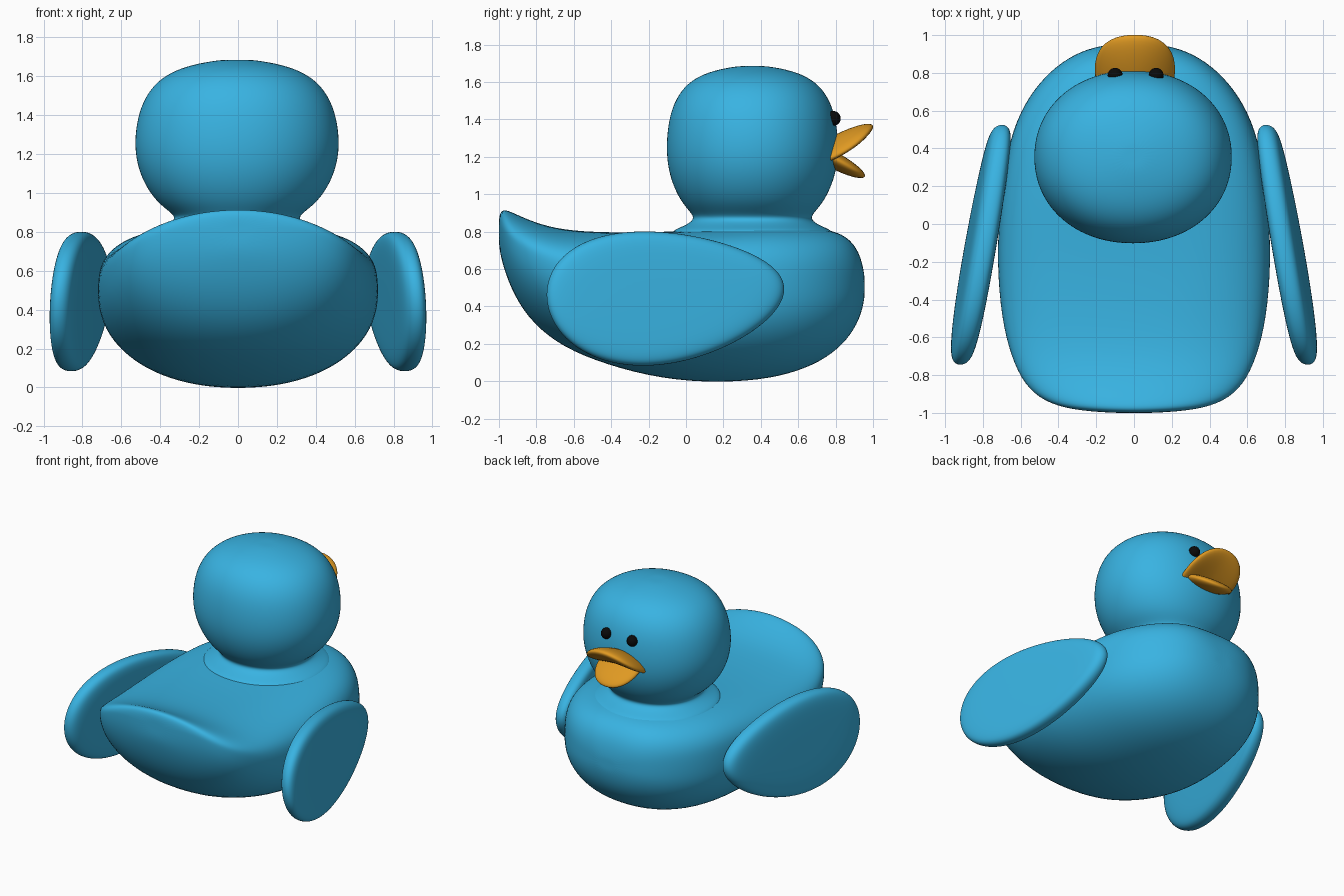
import bpy, bmesh
from math import sin, cos, pi, radians, copysign
from mathutils import Vector, Matrix

cube = bpy.data.objects.get("Cube")
if cube:
    bpy.data.objects.remove(cube, do_unlink=True)


def material(name, rgb, roughness=0.5):
    m = bpy.data.materials.new(name)
    m.use_nodes = True
    m.diffuse_color = (*rgb, 1)
    bsdf = m.node_tree.nodes["Principled BSDF"]
    bsdf.inputs["Base Color"].default_value = (*rgb, 1)
    bsdf.inputs["Roughness"].default_value = roughness
    return m


BLUE = material("sky_blue", (0.04, 0.45, 0.76))
ORANGE = material("beak_orange", (0.74, 0.32, 0.016))
BLACK = material("eye_black", (0.003, 0.003, 0.003))


def finish(bm, name, mat, levels=0):
    bmesh.ops.recalc_face_normals(bm, faces=bm.faces)
    for f in bm.faces:
        f.smooth = True
    me = bpy.data.meshes.new(name)
    bm.to_mesh(me)
    bm.free()
    me.materials.append(mat)
    ob = bpy.data.objects.new(name, me)
    bpy.context.collection.objects.link(ob)
    if levels:
        sub = ob.modifiers.new("smooth_surface", "SUBSURF")
        sub.levels = sub.render_levels = levels
    return ob


def loft(name, rings, mat, levels=2):
    """Skin closed rings of points and cap both ends with a fan."""
    bm = bmesh.new()
    loops = [[bm.verts.new(p) for p in ring] for ring in rings]
    n = len(loops[0])
    for a, b in zip(loops, loops[1:]):
        for i in range(n):
            bm.faces.new((a[i], a[(i + 1) % n], b[(i + 1) % n], b[i]))
    for end in (loops[0], loops[-1]):
        mid = bm.verts.new(sum((v.co for v in end), Vector()) / n)
        for i in range(n):
            bm.faces.new((end[i], end[(i + 1) % n], mid))
    return finish(bm, name, mat, levels)


def power(v, n):
    return copysign(abs(v) ** (2 / n), v)


ANGLES = [2 * pi * i / 32 for i in range(32)]

# Body with upswept tail: y, half width, bottom, widest height, top
SECTIONS = [
    (-1.0, .12, .72, .82, .88), (-.985, .33, .64, .82, .92),
    (-.94, .48, .50, .76, .91), (-.85, .585, .34, .70, .865),
    (-.7, .655, .205, .63, .815), (-.5, .705, .11, .55, .797),
    (-.2, .73, .022, .48, .795), (.1, .715, -.012, .46, .81),
    (.4, .675, .002, .46, .83), (.6, .605, .05, .47, .828),
    (.75, .505, .12, .48, .815), (.86, .385, .215, .49, .78),
    (.93, .25, .33, .5, .69), (.955, .1, .44, .5, .57),
]


def body_ring(y, w, low, mid, top):
    n = 4 - 1.7 * abs(y - .25)
    ring = []
    for a in ANGLES:
        c, s = cos(a), sin(a)
        e, h = (n, top - mid) if s > 0 else (2.15, mid - low)
        ring.append((w * power(c, e), y, mid + h * power(s, e)))
    return ring


loft("body", [body_ring(*s) for s in SECTIONS], BLUE)

# Head and flared neck: height, half width, half depth
HEAD = [
    (.70, .40, .40), (.77, .45, .44), (.805, .44, .43), (.825, .39, .38),
    (.85, .335, .33), (.875, .32, .315), (.9, .343, .33), (.95, .41, .375),
    (1.03, .47, .42), (1.13, .513, .452), (1.24, .53, .463), (1.36, .52, .455),
    (1.47, .488, .43), (1.56, .428, .38), (1.62, .345, .31), (1.66, .235, .215),
    (1.685, .09, .085),
]
loft("head", [[(rx * power(cos(a), 2.1) - .005, .355 + ry * power(sin(a), 2.1), z)
               for a in ANGLES] for z, rx, ry in HEAD], BLUE)

# Wings: flat egg-shaped paddles with rounded rims, splayed towards the tail
RIM = [(.3, 1), (.7, .98), (.87, .88), (.96, .68), (1, .28)]
RIM += [(s, -t) for s, t in reversed(RIM)]


def wing_ring(side, s, t):
    ring = []
    for a in ANGLES:
        c = cos(a)
        y = -.11 + s * .64 * c
        z = .443 + s * (.355 * sin(a) * (1 - .2 * c) + .015 * c + .035 * c * c)
        x = .812 - .172 * (y + .11) - .07 * (z - .44) + .07 * t
        ring.append((side * x, y, z))
    return ring


for side, label in ((1, "left"), (-1, "right")):
    loft(label + "_wing", [wing_ring(side, s, t) for s, t in RIM], BLUE)


# Beak halves: flattened, arched blades pitched up and down
def beak(name, centre, size, pitch, arch):
    bm = bmesh.new()
    bmesh.ops.create_uvsphere(bm, u_segments=40, v_segments=20, radius=1)
    turn = Matrix.Rotation(radians(pitch), 3, "X")
    for v in bm.verts:
        r = Vector((v.co.x, v.co.y, 0)).length
        k = r / max(1e-6, (abs(v.co.x) ** 2.2 + abs(v.co.y) ** 2.2) ** (1 / 2.2))
        p = Vector((v.co.x * k * size[0], v.co.y * k * size[1], v.co.z * size[2]))
        p.z -= arch * p.x ** 2
        v.co = turn @ p + Vector(centre)
    return finish(bm, name, ORANGE)


beak("upper_beak", (.005, .795, 1.258), (.212, .232, .052), 28, 1.1)
beak("lower_beak", (.005, .775, 1.19), (.17, .205, .045), -28, -.3)

# Eyes
for x, label in ((.117, "left"), (-.1, "right")):
    bm = bmesh.new()
    bmesh.ops.create_uvsphere(bm, u_segments=16, v_segments=10, radius=.04)
    bmesh.ops.translate(bm, verts=bm.verts, vec=(x, .787, 1.405))
    finish(bm, label + "_eye", BLACK)
